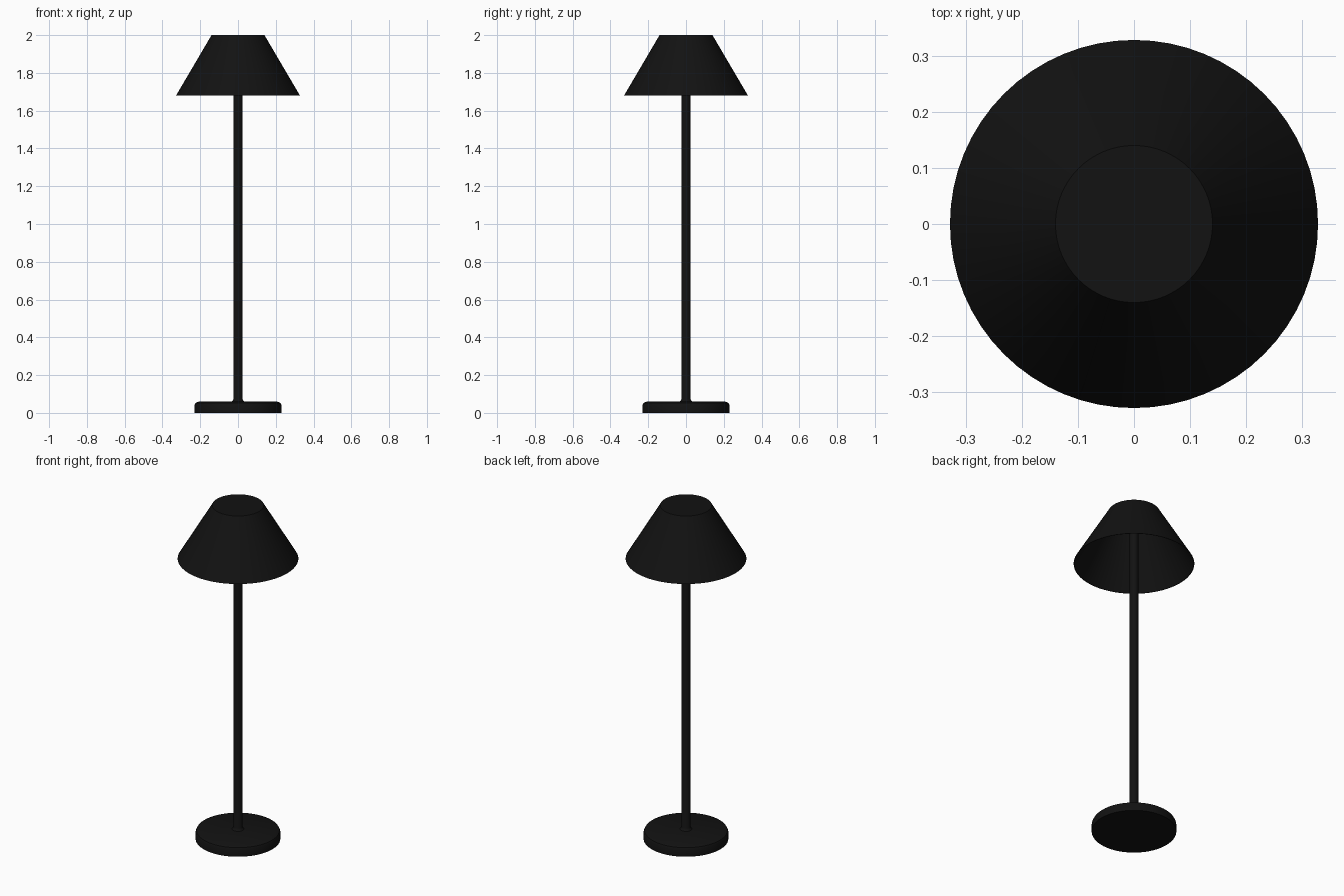
import bpy, bmesh, math

if "Cube" in bpy.data.objects:
    bpy.data.objects.remove(bpy.data.objects["Cube"])

black = bpy.data.materials.new("black_paint")
black.diffuse_color = (0.006, 0.006, 0.006, 1)
black.use_nodes = True
black.node_tree.nodes["Principled BSDF"].inputs["Base Color"].default_value = black.diffuse_color


def lathe(name, profile, sides=64):
    """Spin a (radius, z) profile around the z axis."""
    bm = bmesh.new()
    verts = [bm.verts.new((r, 0, z)) for r, z in profile]
    edges = [bm.edges.new(pair) for pair in zip(verts, verts[1:])]
    bmesh.ops.spin(bm, geom=verts + edges, cent=(0, 0, 0), axis=(0, 0, 1),
                   angle=math.tau, steps=sides, use_merge=True)
    bmesh.ops.remove_doubles(bm, verts=bm.verts, dist=1e-5)
    bmesh.ops.recalc_face_normals(bm, faces=bm.faces)
    mesh = bpy.data.meshes.new(name)
    bm.to_mesh(mesh)
    bm.free()
    mesh.materials.append(black)
    obj = bpy.data.objects.new(name, mesh)
    bpy.context.collection.objects.link(obj)
    bpy.ops.object.select_all(action='DESELECT')
    obj.select_set(True)
    bpy.context.view_layer.objects.active = obj
    bpy.ops.object.shade_smooth_by_angle(angle=math.radians(35))
    return obj


# Weighted disc with a rounded upper edge
lathe("base", [(0, 0), (0.23, 0), (0.23, 0.042), (0.225, 0.052),
               (0.208, 0.06), (0, 0.06)])

# Pole with a small flared foot, running up to the shade's top
lathe("pole", [(0, 0.058), (0.036, 0.058), (0.028, 0.064), (0.0235, 0.075),
               (0.0235, 1.998), (0, 1.998)], 32)

# Thin conical shade: closed on top, open underneath
lathe("shade", [(0, 2.0), (0.14, 2.0), (0.328, 1.68), (0.325, 1.68),
                (0.138, 1.997), (0, 1.997)])
